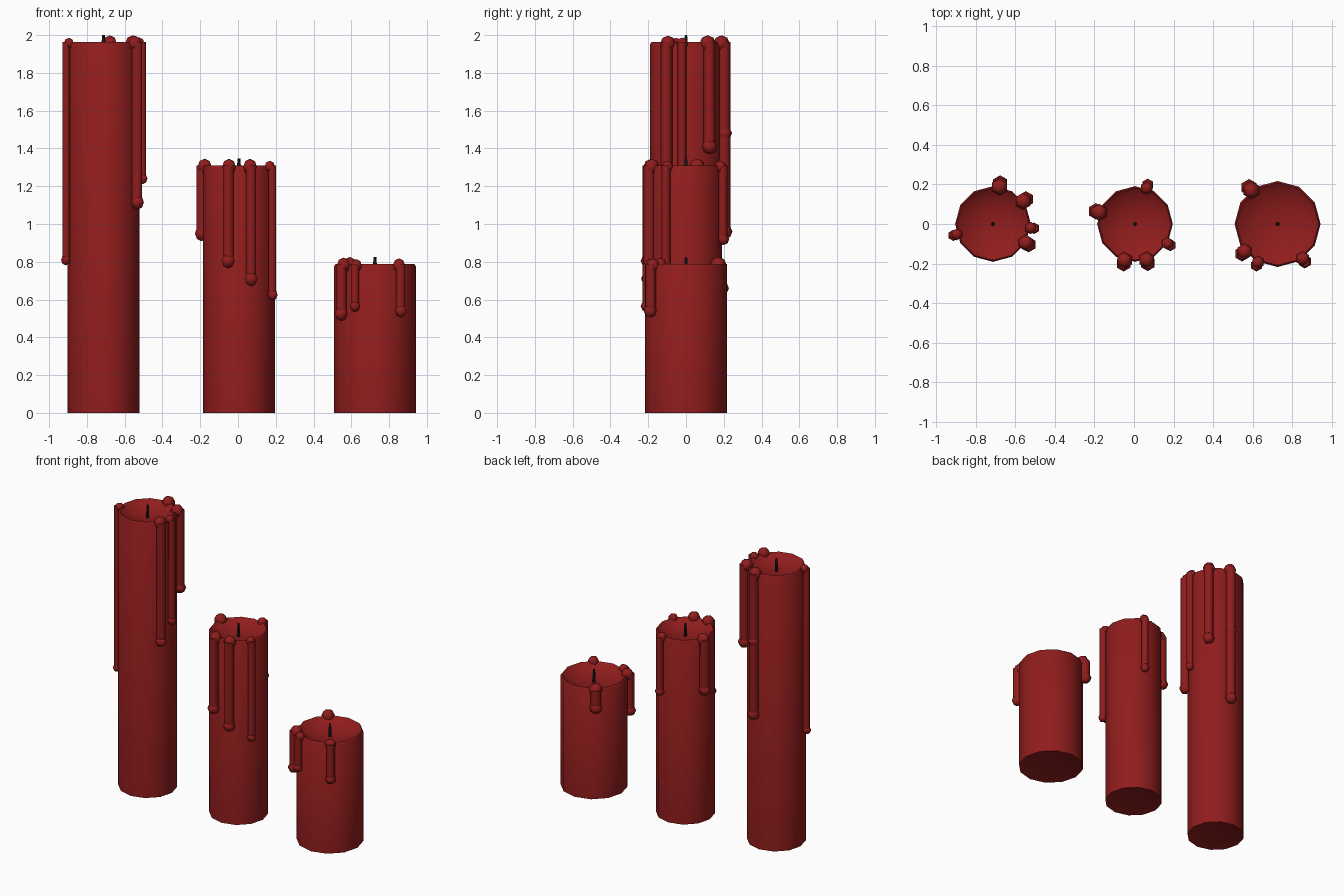
import bpy, bmesh, math
from mathutils import Matrix

if "Cube" in bpy.data.objects:
    bpy.data.objects.remove(bpy.data.objects["Cube"])


def material(name, rgb):
    m = bpy.data.materials.new(name)
    m.diffuse_color = (*rgb, 1)
    m.use_nodes = True
    m.node_tree.nodes["Principled BSDF"].inputs["Base Color"].default_value = m.diffuse_color
    return m


WAX = material("red_wax", (0.28, 0.012, 0.012))
CHAR = material("wick_black", (0.01, 0.01, 0.01))


def finish(bm, name, mat, angle):
    bmesh.ops.recalc_face_normals(bm, faces=bm.faces)
    me = bpy.data.meshes.new(name)
    bm.to_mesh(me)
    bm.free()
    ob = bpy.data.objects.new(name, me)
    bpy.context.collection.objects.link(ob)
    me.materials.append(mat)
    bpy.ops.object.select_all(action='DESELECT')
    ob.select_set(True)
    bpy.context.view_layer.objects.active = ob
    bpy.ops.object.shade_smooth_by_angle(angle=math.radians(angle))


def lathe(name, x, profile, mat, sides=12, angle=50):
    # profile runs from bottom axis point to top axis point
    bm = bmesh.new()
    rings = []
    for r, z in profile[1:-1]:
        rings.append([bm.verts.new((x + r * math.cos(2 * math.pi * i / sides),
                                    r * math.sin(2 * math.pi * i / sides), z))
                      for i in range(sides)])
    ends = [bm.verts.new((x, 0, profile[k][1])) for k in (0, -1)]
    for i in range(sides):
        j = (i + 1) % sides
        for a, b in zip(rings, rings[1:]):
            bm.faces.new((a[i], a[j], b[j], b[i]))
        bm.faces.new((ends[0], rings[0][j], rings[0][i]))
        bm.faces.new((ends[1], rings[-1][i], rings[-1][j]))
    finish(bm, name, mat, angle)


def drip(name, x, R, h, deg, size, end, bead=None):
    # bead on the rim, run of wax down the side, drop at the end
    a = math.radians(deg)

    def at(rad, z):
        return Matrix.Translation((x + rad * math.cos(a), rad * math.sin(a), z))

    bm = bmesh.new()
    balls = [(R, h - 0.007, size), (R + 0.017, end, size * 0.95)]
    if bead:
        balls.append((R + 0.017, bead, size * 0.9))
    for rad, z, r in balls:
        bmesh.ops.create_uvsphere(bm, u_segments=6, v_segments=4, radius=r,
                                  matrix=at(rad, z))
    bmesh.ops.create_cone(bm, cap_ends=True, segments=6, radius1=size * 0.75,
                          radius2=size * 0.75, depth=h - end,
                          matrix=at(R + 0.015, (h + end) / 2))
    finish(bm, name, WAX, 65)


# name, centre x, radius, height, drips (angle, size, end height[, middle bead])
CANDLES = [
    ("tall", -0.712, 0.191, 1.963, [(196, 0.030, 0.81), (80, 0.043, 0.96, 1.48),
                                    (37, 0.043, 1.41), (-6, 0.031, 1.24),
                                    (-30, 0.041, 1.115)]),
    ("middle", 0.005, 0.191, 1.31, [(162, 0.043, 0.95), (-106, 0.042, 0.805),
                                    (-72, 0.042, 0.71), (-31, 0.032, 0.625),
                                    (72, 0.033, 0.92)]),
    ("short", 0.725, 0.217, 0.788, [(128, 0.045, 0.66), (-140, 0.041, 0.525),
                                    (-117, 0.033, 0.565), (-54, 0.037, 0.54)]),
]

for name, x, R, h, drips in CANDLES:
    # body with a melted hollow on top and a shallow one underneath
    lathe(name + "_candle", x, [(0, 0.04), (R * 0.93, 0.003), (R, 0), (R, h - 0.012),
                                (R * 0.96, h), (R * 0.88, h - 0.015),
                                (R * 0.5, h - 0.045), (0, h - 0.055)], WAX)
    # wick
    lathe(name + "_wick", x, [(0, h - 0.07), (0.011, h - 0.07), (0.01, h),
                              (0.007, h + 0.037), (0, h + 0.037)], CHAR, sides=6)
    for i, d in enumerate(drips, 1):
        drip(f"{name}_drip_{i}", x, R, h, *d)
